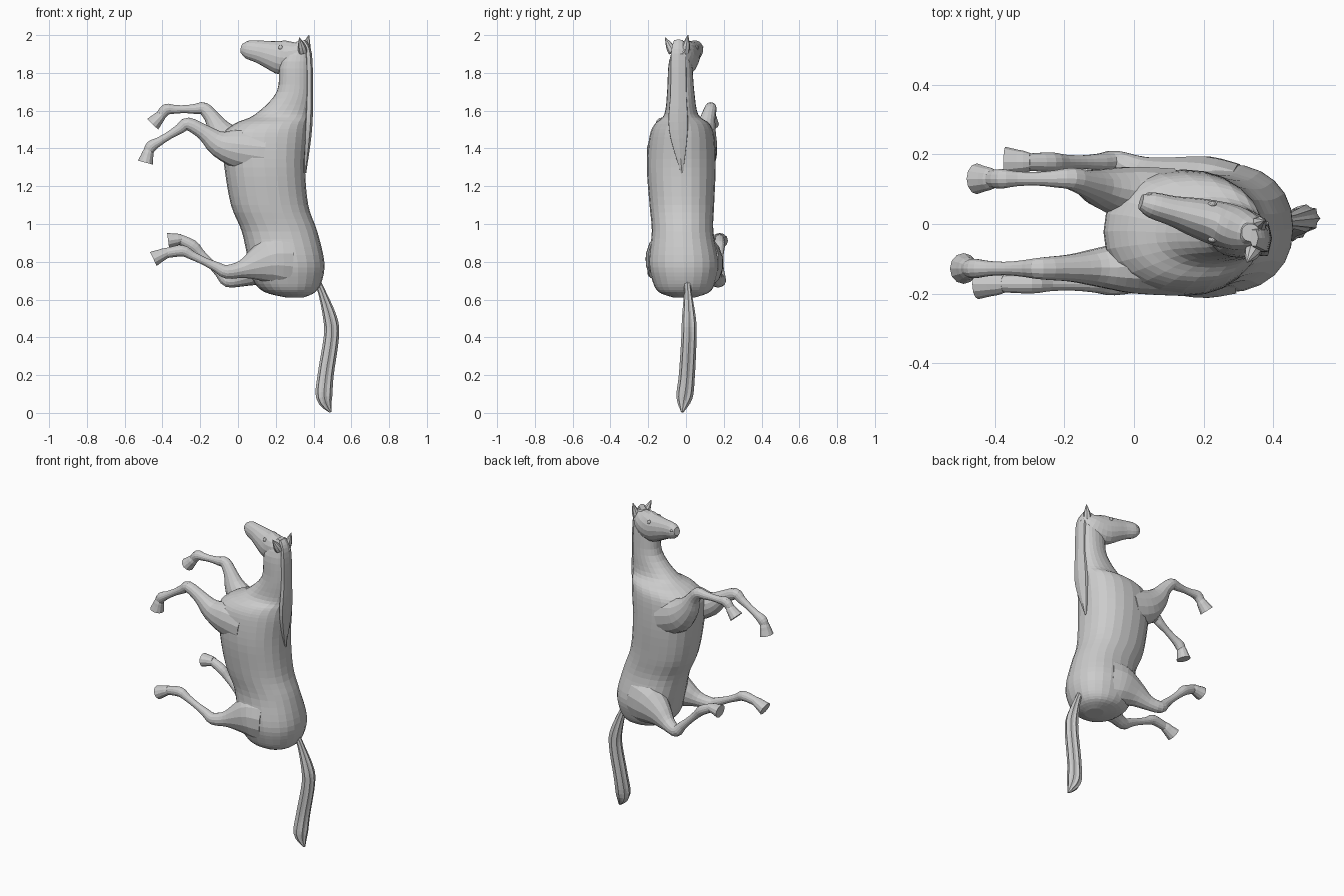
import bpy, math
from mathutils import Vector

if "Cube" in bpy.data.objects:
    bpy.data.objects.remove(bpy.data.objects["Cube"])


def spline(rows, steps):
    """Catmull-Rom through rows of numbers."""
    out = []
    last = len(rows) - 1
    for i in range(last):
        a, b, c, d = (rows[max(0, min(last, i + k))] for k in (-1, 0, 1, 2))
        for s in range(steps):
            t = s / steps
            out.append([(2 * q + (r - p) * t + (2 * p - 5 * q + 4 * r - w) * t * t
                         + (3 * q - p - 3 * r + w) * t ** 3) / 2
                        for p, q, r, w in zip(a, b, c, d)])
    return out + [list(rows[-1])]


def loft(name, rows, sides=12, steps=3, axis=None, ridge=0, power=1):
    """Skin oval rings (x, y, z, radius in the xz plane, radius in y); power < 1 is boxier."""
    rings = spline(rows, steps)
    pts = [Vector(r[:3]) for r in rings]
    n = len(rings)
    soft = lambda v: math.copysign(abs(v) ** power, v)
    verts, faces = [], []
    for i, r in enumerate(rings):
        t = Vector(axis) if axis else (pts[min(i + 1, n - 1)] - pts[max(i - 1, 0)]).normalized()
        side = (Vector((0, 1, 0)) - t * t.y).normalized()
        up = t.cross(side)
        for k in range(sides):
            a = 2 * math.pi * k / sides
            f = 1 + ridge * (-1) ** k
            verts.append(pts[i] + (up * soft(math.cos(a)) * r[3] + side * soft(math.sin(a)) * r[4]) * f)
    for i in range(n - 1):
        for k in range(sides):
            j = (k + 1) % sides
            faces.append((i * sides + k, i * sides + j, (i + 1) * sides + j, (i + 1) * sides + k))
    faces.append(tuple(reversed(range(sides))))
    faces.append(tuple(range((n - 1) * sides, n * sides)))
    me = bpy.data.meshes.new(name)
    me.from_pydata(verts, [], faces)
    bpy.context.collection.objects.link(bpy.data.objects.new(name, me))


def ball(name, loc, size):
    bpy.ops.mesh.primitive_uv_sphere_add(segments=10, ring_count=6, radius=size, location=loc)
    bpy.context.object.name = name
    bpy.context.object.scale.y = .7


# Torso and neck: z, belly x, back x, half width, centre y
levels = [(.612, .25, .35, .06, -.01), (.64, .14, .41, .135, -.01), (.70, .08, .445, .168, -.01),
          (.80, .055, .457, .186, -.012), (.96, .02, .42, .163, -.018), (1.1, -.037, .372, .171, -.022),
          (1.3, -.072, .355, .182, -.025), (1.46, -.085, .366, .172, -.022),
          (1.53, -.02, .37, .145, -.02), (1.58, .09, .38, .09, -.025), (1.7, .205, .387, .072, -.028),
          (1.86, .225, .382, .06, -.03), (1.965, .31, .36, .025, -.025)]
loft("torso_and_neck", [((a + b) / 2, y, z, (b - a) / 2, w) for z, a, b, w, y in levels],
     sides=24, steps=4, axis=(0, 0, 1), power=.9)

# Head, turned slightly to one side: x, chin z, half width; flat along the top
head = [(.365, 1.89, .035), (.31, 1.818, .062), (.24, 1.789, .064), (.17, 1.822, .055),
        (.11, 1.853, .043), (.05, 1.876, .037), (.02, 1.905, .022)]
turn = lambda x: .069 - x * .28
top = lambda x: 1.972 if x > .03 else 1.955
loft("head", [(x, turn(x), (top(x) + c) / 2, (top(x) - c) / 2, w) for x, c, w in head], sides=16)
for s, side in ((-1, "near"), (1, "far")):
    ball(side + "_eye", (.225, turn(.225) + s * .051, 1.935), .013)
    ball(side + "_nostril", (.045, turn(.045) + s * .029, 1.937), .009)

# Ears
for side, base, tip in (("near", (.345, -.07, 1.91), (.325, -.11, 1.987)),
                        ("far", (.355, -.005, 1.91), (.375, .01, 2))):
    b, t = Vector(base), Vector(tip)
    loft(side + "_ear", [(*b.lerp(t, f), r, r) for f, r in ((0, .024), (.4, .021), (1, .002))], 8)

# Mane along the crest: x, z, half width
mane = [(.345, 1.97, .025), (.372, 1.9, .042), (.377, 1.7, .045), (.37, 1.5, .053), (.352, 1.27, .006)]
loft("mane", [(x, -.04 + .4 * max(0, .053 - w) * (z < 1.4), z, .007 + w * .26, w)
              for x, z, w in mane], ridge=.06, steps=5)

# Tail with grooved strands: x, z, radius
tail = [(.41, .70, .022), (.44, .65, .018), (.488, .5, .034), (.494, .4, .037), (.464, .2, .039),
        (.457, .08, .039), (.49, .004, .006)]
loft("tail", [(x, .016 - (.45 - z) ** 2 * .18, z, r, r) for x, z, r in tail],
     sides=16, steps=4, ridge=.09)

# Legs: shared thickness from muscle to knee or hock, then per-leg (x, z) joints
fore, hind = (.12, .105, .07, .042, .034), (.15, .14, .09, .047, .036)
cannon = ((.22, .027), (.5, .021), (.78, .023), (1, .030))


def leg(name, radii, y0, y1, joints):
    p = [Vector((x, y0 + (y1 - y0) * min(1, i / 4), z)) for i, (x, z) in enumerate(joints)]
    knee, fetlock, pastern, sole = p[4:]
    stations = list(zip(p, radii)) + [(knee.lerp(fetlock, f), r) for f, r in cannon]
    stations.append((pastern, .026))
    loft(name, [(*v, r, min(r * .95, .015 + .6 * r)) for v, r in stations], sides=14)
    # Hoof flares from the coronet to a flat sole
    loft(name + "_hoof", [(*pastern.lerp(sole, f), r, r * 1.08) for f, r in
                          ((-.2, .024), (.1, .03), (.4, .033), (1, .041))], steps=1)


leg("near_foreleg", fore, -.122, -.128, [(.14, 1.38), (0, 1.4), (-.1, 1.425), (-.18, 1.485),
    (-.265, 1.53), (-.458, 1.412), (-.475, 1.382), (-.49, 1.325)])
leg("far_foreleg", fore, .075, .13, [(.10, 1.37), (-.01, 1.41), (-.09, 1.485), (-.135, 1.56),
    (-.18, 1.61), (-.38, 1.606), (-.41, 1.572), (-.452, 1.528)])
leg("near_hindleg", hind, -.1, -.172, [(.27, .81), (.19, .81), (.1, .785), (.02, .76),
    (-.06, .747), (-.295, .858), (-.385, .845), (-.448, .815)])
leg("far_hindleg", hind, .075, .178, [(.27, .80), (.19, .79), (.1, .757), (.02, .715),
    (-.055, .702), (-.24, .885), (-.31, .92), (-.37, .912)])
